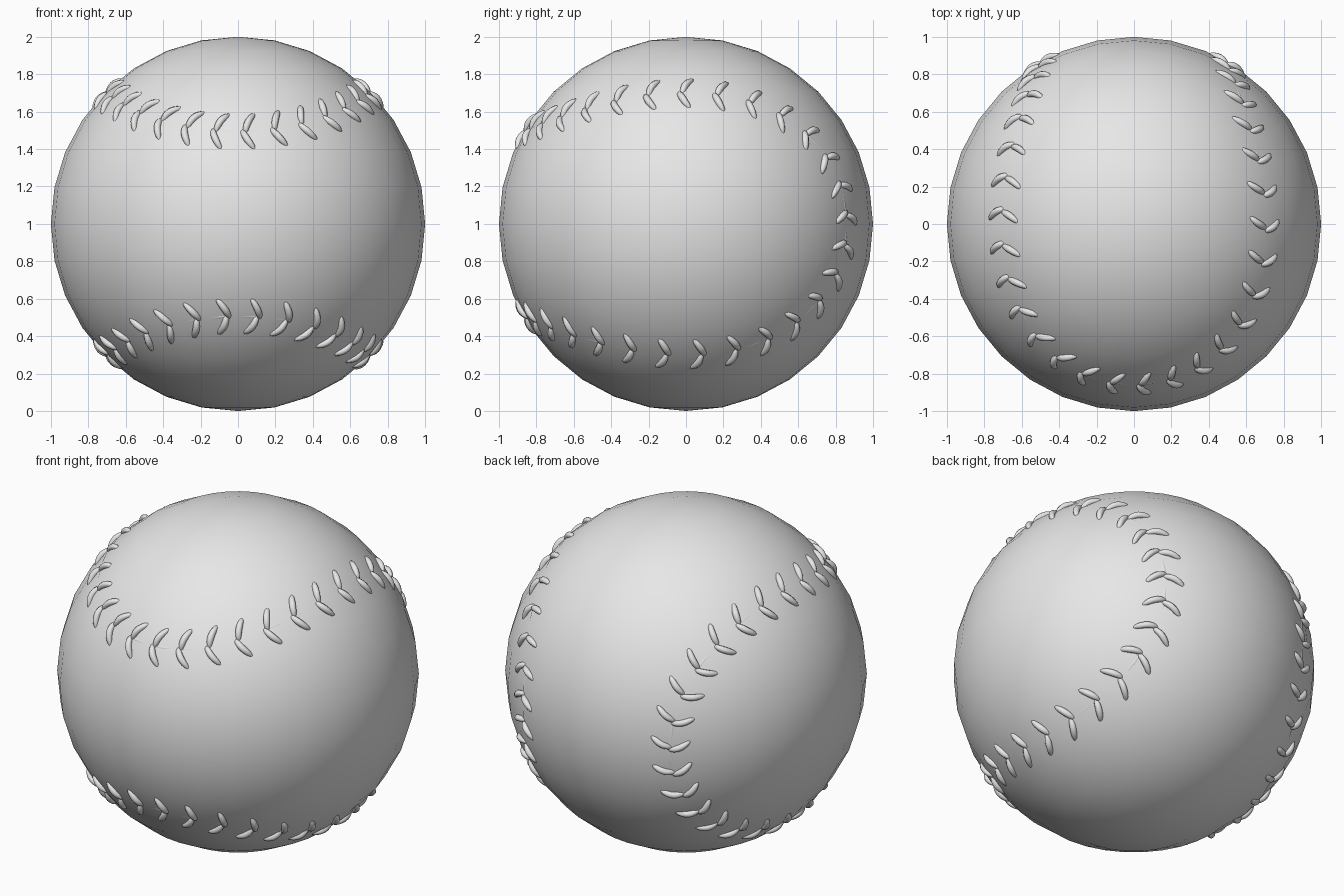
import bpy
from math import sin, cos, sqrt, radians, pi
from mathutils import Vector

cube = bpy.data.objects.get("Cube")
if cube:
    bpy.data.objects.remove(cube, do_unlink=True)

CENTRE = Vector((0, 0, 1))

grey = bpy.data.materials.new("leather_grey")
grey.use_nodes = True
grey.diffuse_color = (0.8, 0.8, 0.8, 1)
grey.node_tree.nodes["Principled BSDF"].inputs["Base Color"].default_value = (0.8, 0.8, 0.8, 1)


def seam_point(t):
    """Point of the closed seam curve on the unit sphere."""
    a, b = 0.75, 0.25
    u = a * cos(t) + b * cos(3 * t)
    v = a * sin(t) - b * sin(3 * t)
    w = 2 * sqrt(a * b) * sin(2 * t)
    return Vector(((u - v) / sqrt(2), -w, (u + v) / sqrt(2)))


def sweep(name, paths, thickness, resolution, cyclic=False):
    """Round tubes along lists of (point, radius factor), as one mesh."""
    curve = bpy.data.curves.new(name, 'CURVE')
    curve.dimensions = '3D'
    curve.bevel_depth = thickness
    curve.bevel_resolution = resolution
    curve.use_fill_caps = not cyclic
    for path in paths:
        spline = curve.splines.new('POLY')
        spline.points.add(len(path) - 1)
        spline.use_cyclic_u = cyclic
        for p, (co, radius) in zip(spline.points, path):
            p.co = (*(co + CENTRE), 1)
            p.radius = radius
    obj = bpy.data.objects.new(name, curve)
    bpy.context.collection.objects.link(obj)
    curve.materials.append(grey)
    bpy.ops.object.select_all(action='DESELECT')
    obj.select_set(True)
    bpy.context.view_layer.objects.active = obj
    bpy.ops.object.convert(target='MESH')
    bpy.ops.object.shade_smooth()
    return bpy.context.object


def stitch_arm(t, side):
    """One half of a V stitch, bowed over the seam and tapered at its ends."""
    out = seam_point(t)
    along = (seam_point(t + 0.01) - seam_point(t - 0.01)).normalized()
    across = out.cross(along)
    path = []
    steps = 8
    for i in range(steps + 1):
        k = i / steps
        bow = sin(pi * k)
        lateral = side * (-0.008 + 0.118 * k)
        forward = 0.03 - 0.06 * k + 0.01 * bow + 0.008 * side
        direction = (out + across * lateral + along * forward).normalized()
        path.append((direction * (0.985 + 0.016 * bow), 0.4 + 0.6 * sqrt(max(bow, 0))))
    return path


# Ball
bpy.ops.mesh.primitive_uv_sphere_add(segments=32, ring_count=16, radius=1, location=CENTRE)
ball = bpy.context.object
ball.name = "ball"
ball.data.materials.append(grey)
bpy.ops.object.shade_smooth()

# Seam just breaking the surface
count = 192
sweep("seam", [[(seam_point(2 * pi * i / count) * 0.975, 1) for i in range(count)]],
      0.02, 2, cyclic=True)

# Stitches in pairs along the whole seam
angles = [radians(6.1 * i) for i in range(30)] + [radians(-6.28 * i) for i in range(1, 29)]
sweep("stitches", [stitch_arm(t, side) for t in angles for side in (-1, 1)], 0.019, 2)
